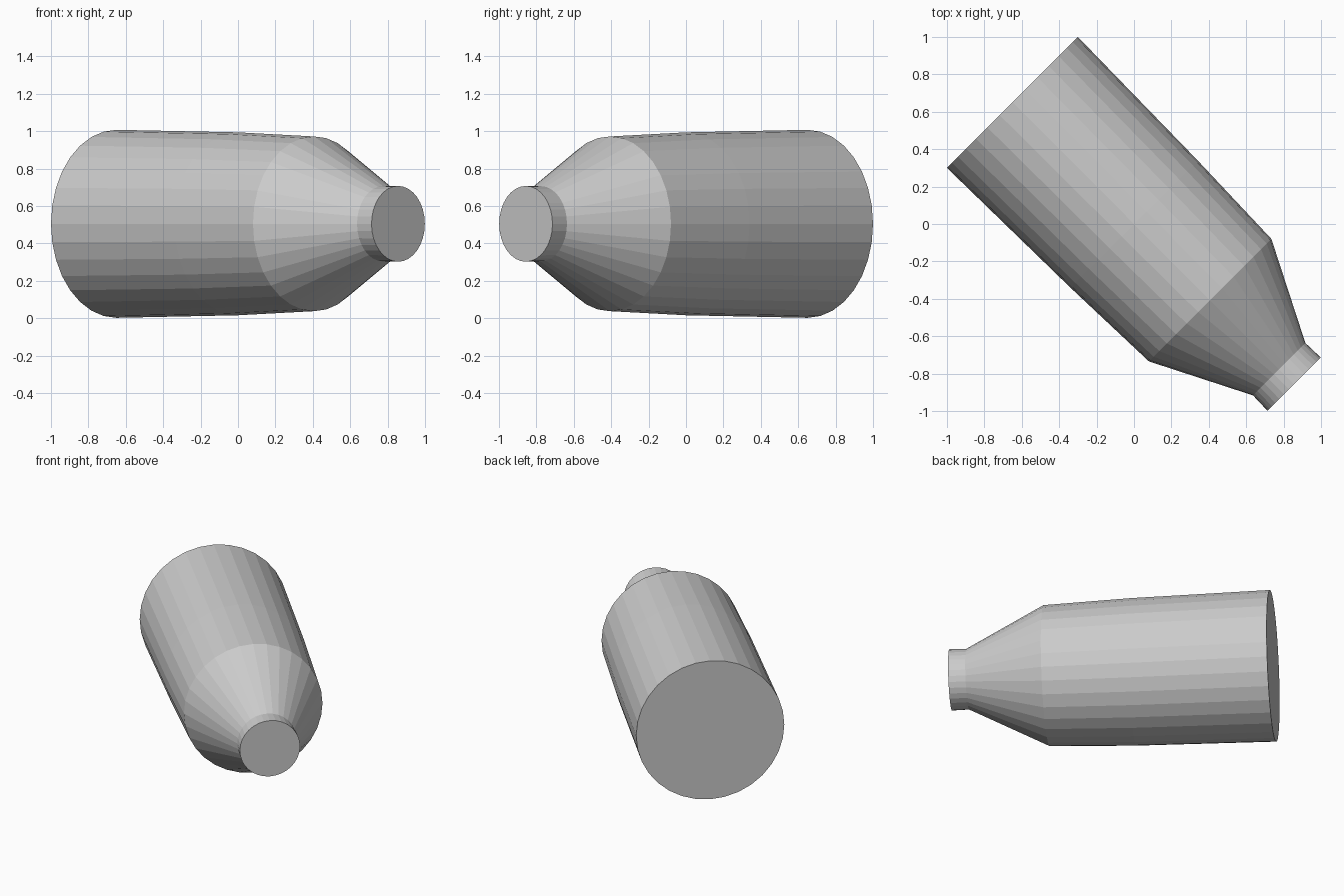
import bpy, bmesh
from math import sin, cos, pi
from mathutils import Matrix

if "Cube" in bpy.data.objects:
    bpy.data.objects.remove(bpy.data.objects["Cube"])

SIDES = 32
# position along the axis, horizontal radius, vertical radius
RINGS = [(-0.919, 0.495, 0.5025),   # wide base
         (0.0, 0.481, 0.489),       # mid body
         (0.576, 0.463, 0.467),     # shoulder
         (1.098, 0.198, 0.2015),    # neck start
         (1.211, 0.2015, 0.2025)]   # neck end


def loft(name, rings, sides):
    bm = bmesh.new()
    loops = []
    for s, rh, rv in rings:
        loops.append([bm.verts.new((s, rh * cos(2 * pi * i / sides), rv * sin(2 * pi * i / sides)))
                      for i in range(sides)])
    for a, b in zip(loops, loops[1:]):
        for i in range(sides):
            j = (i + 1) % sides
            bm.faces.new((a[i], a[j], b[j], b[i]))
    # flat end caps
    bm.faces.new(loops[0])
    bm.faces.new(loops[-1])
    bmesh.ops.recalc_face_normals(bm, faces=bm.faces)
    # lay the axis diagonally, neck towards front right
    bm.transform(Matrix.Translation((0, 0, 0.505)) @ Matrix.Rotation(-pi / 4, 4, 'Z'))
    mesh = bpy.data.meshes.new(name)
    bm.to_mesh(mesh)
    bm.free()
    obj = bpy.data.objects.new(name, mesh)
    bpy.context.collection.objects.link(obj)
    return obj


# single tapered bottle-shaped body
loft("bottle_body", RINGS, SIDES)
